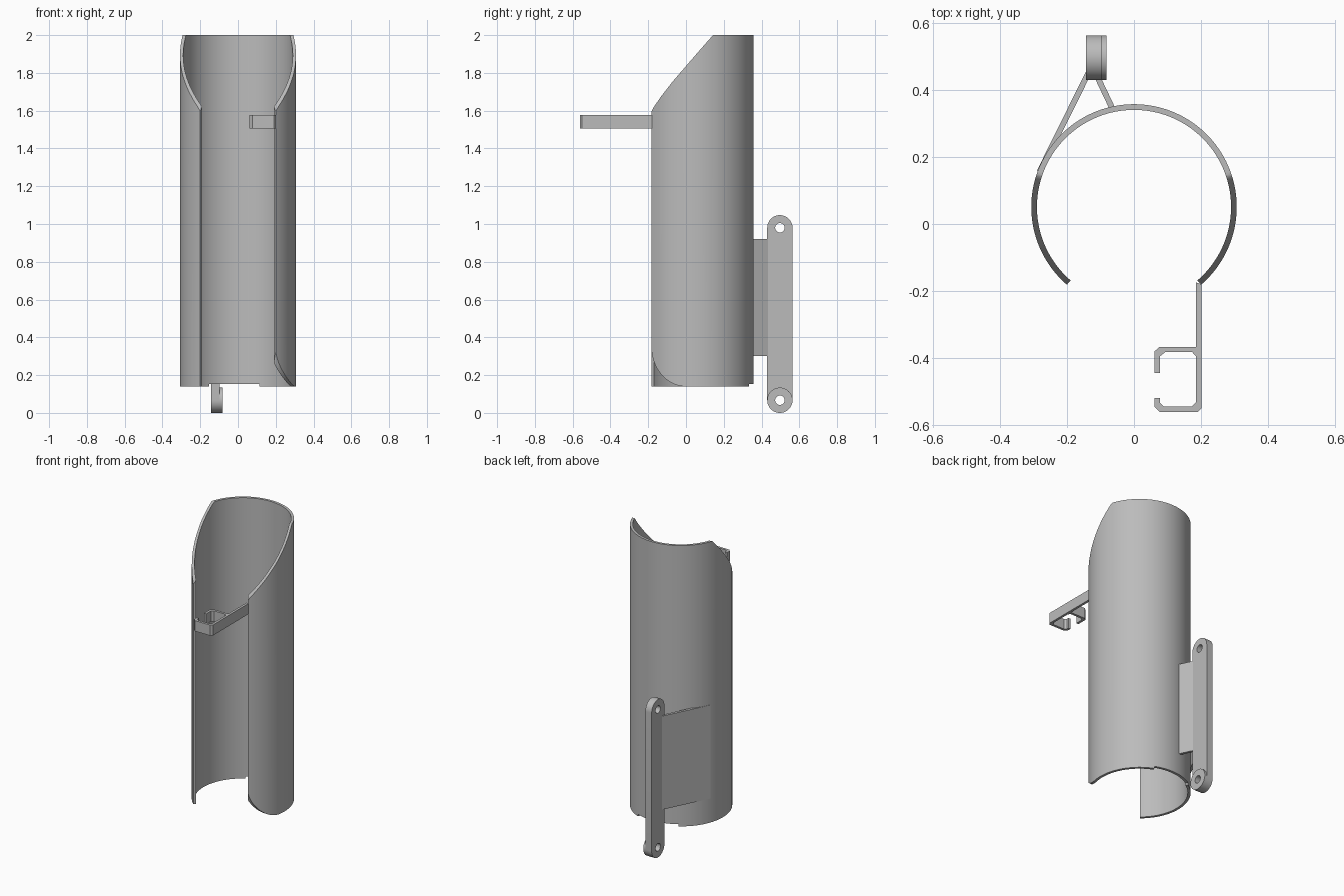
import bpy
import bmesh
from math import sin, cos, radians, sqrt, pi
from mathutils import Matrix, Vector

cube = bpy.data.objects.get("Cube")
if cube:
    bpy.data.objects.remove(cube, do_unlink=True)

# Single plain grey material
grey = bpy.data.materials.new("light_grey")
grey.use_nodes = True
grey.diffuse_color = (0.5, 0.5, 0.5, 1)
grey.node_tree.nodes["Principled BSDF"].inputs["Base Color"].default_value = (0.5, 0.5, 0.5, 1)


def finish(name, bm):
    """Clean the mesh, link it, colour it and shade it smooth with sharp edges."""
    bmesh.ops.remove_doubles(bm, verts=bm.verts, dist=0.00005)
    bmesh.ops.recalc_face_normals(bm, faces=bm.faces)
    mesh = bpy.data.meshes.new(name)
    bm.to_mesh(mesh)
    bm.free()
    mesh.materials.clear()
    mesh.materials.append(grey)
    obj = bpy.data.objects.new(name, mesh)
    bpy.context.collection.objects.link(obj)
    bpy.ops.object.select_all(action='DESELECT')
    obj.select_set(True)
    bpy.context.view_layer.objects.active = obj
    bpy.ops.object.shade_smooth_by_angle(angle=radians(30))
    return obj


def extruded(name, loops, thickness, matrix):
    """Extrude a flat outline; loops after the first are holes."""
    curve = bpy.data.curves.new(name + "_outline", 'CURVE')
    curve.dimensions = '2D'
    curve.fill_mode = 'BOTH'
    curve.extrude = thickness / 2
    for loop in loops:
        spline = curve.splines.new('POLY')
        spline.points.add(len(loop) - 1)
        for point, (x, y) in zip(spline.points, loop):
            point.co = (x, y, 0, 1)
        spline.use_cyclic_u = True
    temp = bpy.data.objects.new(name + "_outline", curve)
    bpy.context.collection.objects.link(temp)
    graph = bpy.context.evaluated_depsgraph_get()
    mesh = bpy.data.meshes.new_from_object(temp.evaluated_get(graph))
    bm = bmesh.new()
    bm.from_mesh(mesh)
    bm.transform(matrix)
    bpy.data.objects.remove(temp, do_unlink=True)
    bpy.data.meshes.remove(mesh)
    bpy.data.curves.remove(curve)
    return finish(name, bm)


def arc(cx, cy, r, start, end, n):
    return [(cx + r * cos(start + (end - start) * i / n),
             cy + r * sin(start + (end - start) * i / n)) for i in range(n + 1)]


# Open tube: slanted top, one rounded lower corner, shallow notch at the back
OUTER, INNER, CENTRE_Y = 0.307, 0.290, 0.051
BOTTOM, GAP = 0.14, 49.2
SLANT = [(-0.19, 1.58), (-0.17, 1.62), (-0.13, 1.678), (-0.07, 1.755),
         (0.0, 1.836), (0.07, 1.917), (0.143, 2.0)]
NOTCH = (67, 122)


def top_height(y):
    if y >= SLANT[-1][0]:
        return 2.0
    for (y0, z0), (y1, z1) in zip(SLANT, SLANT[1:]):
        if y <= y1:
            return z0 + (z1 - z0) * (y - y0) / (y1 - y0)


def bottom_height(angle, y):
    if NOTCH[0] < angle < NOTCH[1]:
        return BOTTOM + 0.014
    if angle < 90 and y < 0:
        return BOTTOM + 0.21 * (1 - sqrt(max(0, 1 - (y / 0.183) ** 2)))
    return BOTTOM


steps = 200
angles = [-GAP + (180 + 2 * GAP) * i / steps for i in range(steps + 1)]
angles += [a + d for a in NOTCH for d in (-0.02, 0.02)]
angles += [-GAP + d for d in (0.15, 0.4, 0.8)]
bm = bmesh.new()
rings = []
for a in sorted(angles):
    ring = []
    for r, upper in ((OUTER, False), (OUTER, True), (INNER, True), (INNER, False)):
        x, y = r * cos(radians(a)), CENTRE_Y + r * sin(radians(a))
        z = top_height(y) if upper else bottom_height(a, y)
        ring.append(bm.verts.new((x, y, z)))
    rings.append(ring)
for r0, r1 in zip(rings, rings[1:]):
    for i in range(4):
        j = (i + 1) % 4
        bm.faces.new((r0[i], r0[j], r1[j], r1[i]))
bm.faces.new(rings[0])
bm.faces.new(rings[-1])
finish("tube", bm)

# Front arm ending in an open clip
clip = [(0.202, -0.18), (0.202, -0.55), (0.19, -0.562), (0.077, -0.562),
        (0.062, -0.547), (0.062, -0.52), (0.078, -0.52), (0.078, -0.535),
        (0.09, -0.546), (0.172, -0.546), (0.186, -0.532), (0.186, -0.396),
        (0.174, -0.383), (0.093, -0.383), (0.078, -0.395), (0.078, -0.445),
        (0.062, -0.445), (0.062, -0.38), (0.077, -0.367), (0.186, -0.367),
        (0.186, -0.175)]
extruded("clip_arm", [clip], 0.07, Matrix.Translation((0, 0, 1.541)))


# Upright mounting bar with two holes, and a spacer disc at its foot
def facing_side(x):
    return Matrix(((0, 0, 1, x), (1, 0, 0, 0), (0, 1, 0, 0), (0, 0, 0, 1)))


BAR_Y, LOW, HIGH, BAR_R, HOLE_R = 0.497, 0.067, 0.98, 0.067, 0.025
stadium = arc(BAR_Y, HIGH, BAR_R, 0, pi, 24) + arc(BAR_Y, LOW, BAR_R, pi, 2 * pi, 24)
holes = [arc(BAR_Y, z, HOLE_R, 0, 2 * pi, 24)[:-1] for z in (LOW, HIGH)]
extruded("mounting_bar", [stadium] + holes, 0.046, facing_side(-0.120))
disc = arc(BAR_Y, LOW, BAR_R, 0, 2 * pi, 48)[:-1]
extruded("spacer_disc", [disc, holes[0]], 0.015, facing_side(-0.0895))


# Two flat webs joining the bar to the tube
def web(name, start, end):
    a, b = Vector(start), Vector(end)
    side = (b - a).orthogonal().normalized() * 0.0085
    outline = [tuple(p) for p in (a + side, b + side, b - side, a - side)]
    extruded(name, [outline], 0.62, Matrix.Translation((0, 0, 0.61)))


web("long_web", (-0.283, 0.155), (-0.132, 0.46))
web("short_web", (-0.066, 0.348), (-0.112, 0.445))
